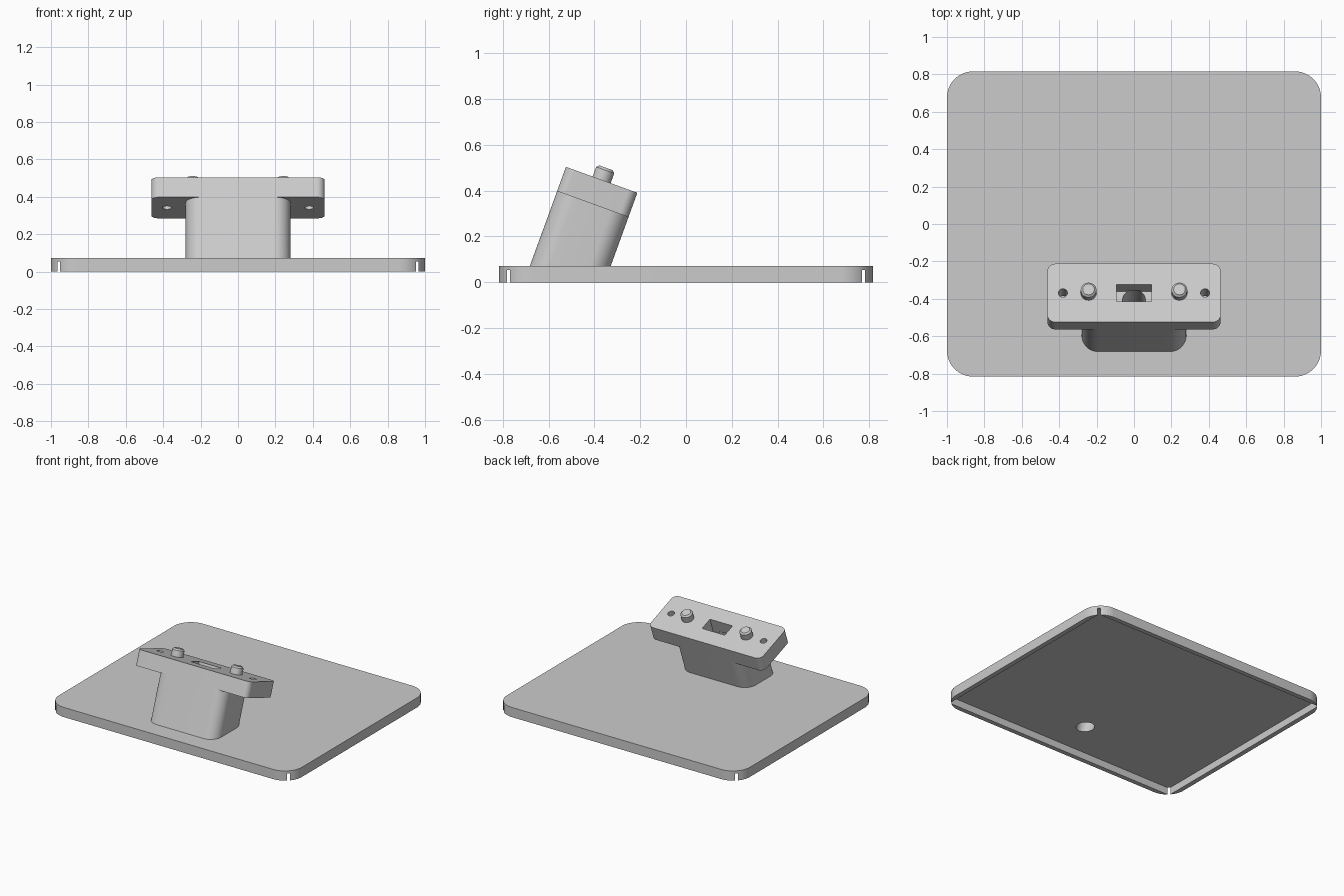
import bpy, bmesh, math
from mathutils import Matrix, Vector

cube = bpy.data.objects.get("Cube")
if cube:
    bpy.data.objects.remove(cube, do_unlink=True)

# Single grey plastic
GREY = (0.6, 0.6, 0.6, 1)
mat = bpy.data.materials.new("grey plastic")
mat.use_nodes = True
mat.diffuse_color = GREY
mat.node_tree.nodes["Principled BSDF"].inputs["Base Color"].default_value = GREY

# Tilted frame: origin at the centre of the head's top face, z along the post
TILT = Matrix.Translation((0, -0.3685, 0.4475)) @ Matrix.Rotation(math.radians(-20), 4, 'X')
FLAT = Matrix.Identity(4)
PLATE_TOP = 0.072
HEAD_DEPTH = 0.113


def finish(name, bm, matrix):
    bm.transform(matrix)
    bmesh.ops.recalc_face_normals(bm, faces=bm.faces)
    mesh = bpy.data.meshes.new(name)
    bm.to_mesh(mesh)
    bm.free()
    mesh.materials.append(mat)
    ob = bpy.data.objects.new(name, mesh)
    bpy.context.collection.objects.link(ob)
    return ob


def prism(name, hx, hy, radius, z0, z1, matrix=FLAT, steps=12):
    """Box with rounded vertical corners."""
    bm = bmesh.new()
    bmesh.ops.create_cube(bm, size=1)
    bm.transform(Matrix.Translation((0, 0, (z0 + z1) / 2)) @ Matrix.Diagonal((2 * hx, 2 * hy, z1 - z0, 1)))
    if radius:
        upright = [e for e in bm.edges if abs(e.verts[0].co.z - e.verts[1].co.z) > 1e-5]
        bmesh.ops.bevel(bm, geom=upright, offset=radius, segments=steps, profile=0.5, affect='EDGES')
    return finish(name, bm, matrix)


def cylinder(name, x, y, radius, z0, z1, matrix=TILT, chamfer=0):
    bm = bmesh.new()
    bmesh.ops.create_cone(bm, cap_ends=True, segments=40, radius1=radius, radius2=radius, depth=z1 - z0)
    bm.transform(Matrix.Translation((x, y, (z0 + z1) / 2)))
    if chamfer:
        rim = [e for e in bm.edges if all(v.co.z > z1 - 1e-5 for v in e.verts)]
        bmesh.ops.bevel(bm, geom=rim, offset=chamfer, segments=1, affect='EDGES')
    return finish(name, bm, matrix)


def cut(ob, cutters):
    bpy.context.view_layer.objects.active = ob
    for c in cutters:
        mod = ob.modifiers.new("cut", 'BOOLEAN')
        mod.operation = 'DIFFERENCE'
        mod.solver = 'EXACT'
        mod.object = c
        bpy.ops.object.modifier_apply(modifier=mod.name)


# Base plate, hollow below; the square recess breaks through the round corners
plate = prism("base_plate", 1.0, 0.816, 0.14, 0, PLATE_TOP, steps=16)
recess = prism("recess_cutter", 0.965, 0.782, 0, -0.1, 0.053)

# Leaning post, trimmed flush with the plate
post = prism("post", 0.28, 0.166, 0.085, -0.7, -HEAD_DEPTH, TILT)
bm = bmesh.new()
bm.from_mesh(post.data)
res = bmesh.ops.bisect_plane(bm, geom=bm.verts[:] + bm.edges[:] + bm.faces[:],
                             plane_co=Vector((0, 0, PLATE_TOP)), plane_no=Vector((0, 0, -1)), clear_outer=True)
bmesh.ops.contextual_create(bm, geom=[e for e in res["geom_cut"] if isinstance(e, bmesh.types.BMEdge)])
bmesh.ops.recalc_face_normals(bm, faces=bm.faces)
bm.to_mesh(post.data)
bm.free()

# Head block on the post
head = prism("head", 0.463, 0.166, 0.042, -HEAD_DEPTH, 0, TILT)

# Connector slot, cable channel and screw holes
slot = prism("slot_cutter", 0.093, 0.049, 0, -HEAD_DEPTH - 0.02, 0.05, TILT)
channel = cylinder("channel_cutter", 0, 0, 0.061, -0.7, -0.095)
screws = [cylinder("screw_cutter", s * 0.38, 0, 0.024, -0.2, 0.1) for s in (-1, 1)]

cut(plate, [recess, channel])
cut(post, [channel])
cut(head, [slot, channel] + screws)
for c in [recess, slot, channel] + screws:
    bpy.data.objects.remove(c, do_unlink=True)

# Locating pegs with chamfered tips
pegs = [cylinder(n, s * 0.243, 0, 0.042, -0.005, 0.056, chamfer=0.011)
        for n, s in (("right_peg", -1), ("left_peg", 1))]

# Smooth round surfaces, crisp edges
bpy.ops.object.select_all(action='DESELECT')
for ob in [plate, post, head] + pegs:
    ob.select_set(True)
bpy.context.view_layer.objects.active = plate
bpy.ops.object.shade_smooth_by_angle(angle=math.radians(30))
